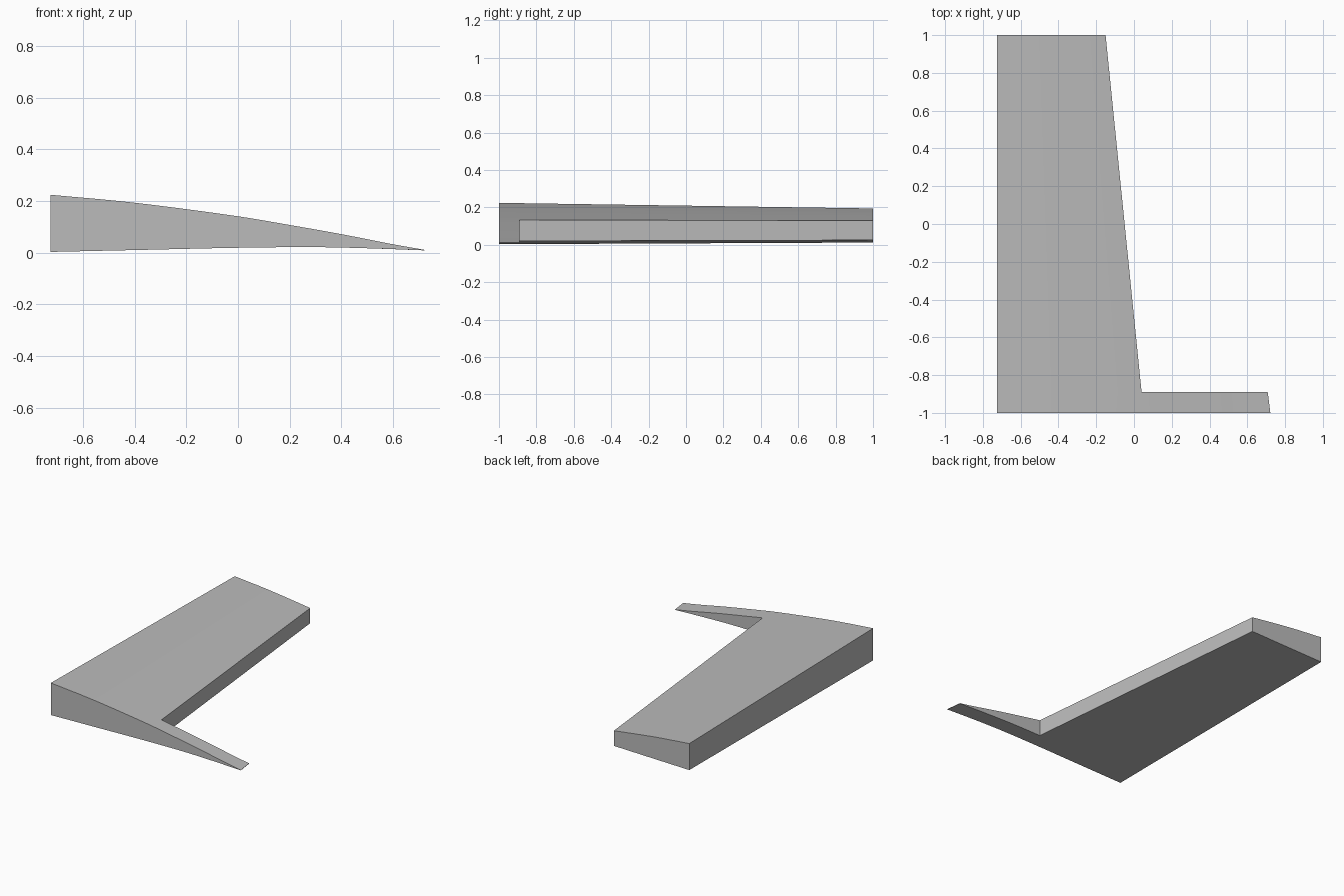
import bpy, bmesh, math

cube = bpy.data.objects.get("Cube")
if cube:
    bpy.data.objects.remove(cube, do_unlink=True)

grey = bpy.data.materials.new("plain grey")
grey.use_nodes = True
COLOUR = (0.5, 0.5, 0.5, 1)
grey.diffuse_color = COLOUR
grey.node_tree.nodes["Principled BSDF"].inputs["Base Color"].default_value = COLOUR

LEAD, CHORD = -0.725, 1.447
PIVOT_Z, TAPER = 0.054, 0.176
# Root section: (chord fraction, height)
UPPER = [(0, .224), (.22, .194), (.5, .141), (.64, .107), (.78, .071), (.91, .034), (1, .011)]
LOWER = [(0, .003), (.25, .011), (.5, .019), (.7, .0215), (.85, .017), (1, .009)]


def height(points, u):
    """Smooth curve through the section points."""
    i = max(k for k in range(len(points) - 1) if points[k][0] <= u)

    def slope(k):
        a, b = points[max(k - 1, 0)], points[min(k + 1, len(points) - 1)]
        return (b[1] - a[1]) / (b[0] - a[0])
    (u0, z0), (u1, z1) = points[i], points[i + 1]
    w = u1 - u0
    t = (u - u0) / w
    return ((2*t**3 - 3*t**2 + 1) * z0 + (t**3 - 2*t**2 + t) * w * slope(i)
            + (3*t**2 - 2*t**3) * z1 + (t**3 - t**2) * w * slope(i + 1))


bm = bmesh.new()


def row(y, start, end, steps):
    """Upper and lower vertices of the tapered section at y."""
    scale = 1 - TAPER * (y + 1) / 2
    pairs = []
    for k in range(steps + 1):
        u = start + (end - start) * k / steps
        pairs.append([bm.verts.new((LEAD + u * CHORD * scale, y,
                                    PIVOT_Z + scale * (height(p, u) - PIVOT_Z)))
                      for p in (UPPER, LOWER)])
    return pairs


def panel(a, b):
    """Upper skin, lower skin and end walls between two rows."""
    for k in range(len(a) - 1):
        for s in (0, 1):
            bm.faces.new((a[k][s], a[k + 1][s], b[k + 1][s], b[k][s]))
        for r in (a, b):
            bm.faces.new((r[k][0], r[k + 1][0], r[k + 1][1], r[k][1]))
    for k in (0, -1):
        bm.faces.new((a[k][0], b[k][0], b[k][1], a[k][1]))


# Wing panel, root rib and thin trailing arm share one tapered section
CUT, TIP_CUT, RIB_Y = .534, .482, -.89
panel(row(RIB_Y, 0, CUT, 16), row(1, 0, TIP_CUT, 16))
panel(row(-1, 0, CUT, 16), row(RIB_Y, 0, CUT, 16))
panel(row(-1, CUT, 1, 16), row(RIB_Y, CUT, 1, 16))

# Weld the panels and remove the walls left inside
bmesh.ops.remove_doubles(bm, verts=bm.verts, dist=1e-5)
inner = [f for f in bm.faces if all(len(e.link_faces) > 2 for e in f.edges)]
joint = [f for f in bm.faces if f not in inner
         and all(abs(v.co.y - RIB_Y) < 1e-4 for v in f.verts)
         and f.calc_center_median().x < LEAD + CUT * CHORD * .99]
rib_x = LEAD + CUT * CHORD * (1 - TAPER * (RIB_Y + 1) / 2)
cut_wall = [f for f in bm.faces if len(f.verts) == 4
            and all(abs(v.co.x - rib_x) < .02 for v in f.verts)
            and abs(f.calc_center_median().y - (RIB_Y - 1) / 2) < .01
            and abs(f.normal.z) < .5]
bm.normal_update()
cut_wall = [f for f in cut_wall if abs(f.normal.x) > .9]
bmesh.ops.delete(bm, geom=list(set(inner + joint + cut_wall)), context='FACES_ONLY')
bmesh.ops.recalc_face_normals(bm, faces=bm.faces)

mesh = bpy.data.meshes.new("wing_section")
bm.to_mesh(mesh)
bm.free()
mesh.materials.append(grey)
wing = bpy.data.objects.new("wing_section", mesh)
bpy.context.collection.objects.link(wing)
bpy.context.view_layer.objects.active = wing
wing.select_set(True)
bpy.ops.object.shade_smooth_by_angle(angle=math.radians(30))
